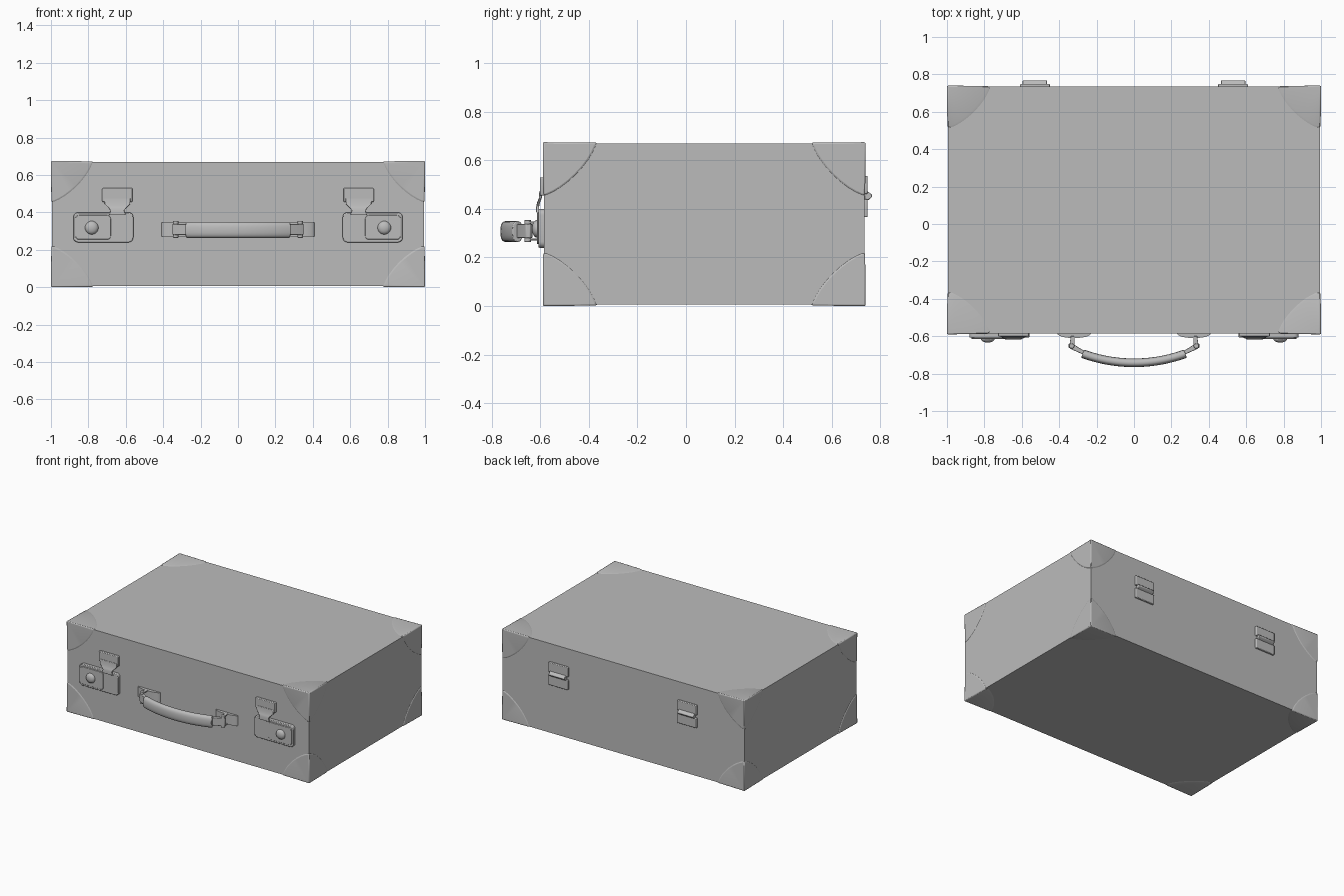
import bpy, bmesh, math
from mathutils import Vector

cube = bpy.data.objects.get("Cube")
if cube:
    bpy.data.objects.remove(cube, do_unlink=True)

GREY = (0.5, 0.5, 0.5, 1)
mat = bpy.data.materials.new("plain grey")
mat.use_nodes = True
mat.diffuse_color = GREY
mat.node_tree.nodes["Principled BSDF"].inputs["Base Color"].default_value = GREY


def finish(name, bm, bevel=0, segments=2, smooth=35):
    bmesh.ops.recalc_face_normals(bm, faces=bm.faces)
    mesh = bpy.data.meshes.new(name)
    bm.to_mesh(mesh)
    bm.free()
    mesh.materials.append(mat)
    ob = bpy.data.objects.new(name, mesh)
    bpy.context.collection.objects.link(ob)
    if bevel:
        mod = ob.modifiers.new("Bevel", "BEVEL")
        mod.width, mod.segments, mod.limit_method = bevel, segments, "ANGLE"
    if smooth:
        bpy.ops.object.select_all(action="DESELECT")
        ob.select_set(True)
        bpy.context.view_layer.objects.active = ob
        bpy.ops.object.shade_smooth_by_angle(angle=math.radians(smooth))
    return ob


def loft(name, rings, **kw):
    """Skin a row of equal point rings and cap both ends."""
    bm = bmesh.new()
    rows = [[bm.verts.new(p) for p in ring] for ring in rings]
    n = len(rows[0])
    for a, b in zip(rows, rows[1:]):
        for i in range(n):
            bm.faces.new((a[i], a[(i + 1) % n], b[(i + 1) % n], b[i]))
    bm.faces.new(rows[0])
    bm.faces.new(rows[-1])
    return finish(name, bm, **kw)


def box(name, x0, x1, y0, y1, z0, z1, **kw):
    ring = [(x0, y0), (x1, y0), (x1, y1), (x0, y1)]
    return loft(name, [[(x, y, z) for x, y in ring] for z in (z0, z1)], **kw)


def plate(name, outline, y0, y1, **kw):
    """Extrude an x-z outline along y."""
    return loft(name, [[(x, y, z) for x, z in outline] for y in (y0, y1)], **kw)


def extrude_x(name, outline, x0, x1, **kw):
    return loft(name, [[(x, y, z) for y, z in outline] for x in (x0, x1)], **kw)


def extrude_z(name, outline, z0, z1, **kw):
    return loft(name, [[(x, y, z) for x, y in outline] for z in (z0, z1)], **kw)


def rounded(x0, x1, z0, z1, r, steps=5):
    pts = []
    for k, (cx, cz) in enumerate([(x1 - r, z1 - r), (x0 + r, z1 - r),
                                  (x0 + r, z0 + r), (x1 - r, z0 + r)]):
        for i in range(steps + 1):
            a = math.pi / 2 * (k + i / steps)
            pts.append((cx + r * math.cos(a), cz + r * math.sin(a)))
    return pts


def disc(cx, cy, r, n=20):
    return [(cx + r * math.cos(2 * math.pi * i / n),
             cy + r * math.sin(2 * math.pi * i / n)) for i in range(n)]


LOW, HIGH = (-1, -0.59, 0), (1, 0.74, 0.675)
FRONT, BACK = -0.585, 0.735

# Case body
box("case_body", -0.995, 0.995, FRONT, BACK, 0.006, 0.669, smooth=0)


# Corner guards: three curved patches meeting at each corner
def corner_guard(name, sides):
    origin = [HIGH[k] if s > 0 else LOW[k] for k, s in enumerate(sides)]
    reach, sink, steps = 0.22, 0.002, 10
    bm = bmesh.new()

    def vert(depth):
        return bm.verts.new([o - s * d for o, s, d in zip(origin, sides, depth)])

    for c in range(3):
        a, b = (c + 1) % 3, (c + 2) % 3
        arc = []
        for i in range(steps + 1):
            t = math.pi / 2 * i / steps
            depth = [0, 0, 0]
            depth[a] = max(sink, reach * abs(math.cos(t)) ** (2 / 1.4))
            depth[b] = max(sink, reach * abs(math.sin(t)) ** (2 / 1.4))
            depth[c] = sink
            arc.append(vert(depth))
        tip = vert((0, 0, 0))
        for p, q in zip(arc, arc[1:]):
            bm.faces.new((tip, p, q))
    bmesh.ops.remove_doubles(bm, verts=bm.verts, dist=0.0005)
    # Turn the rim inwards so the guard seats in the case
    rim = [e for e in bm.edges if e.is_boundary]
    new = bmesh.ops.extrude_edge_only(bm, edges=rim)["geom"]
    middle = Vector((0, 0.075, 0.337))
    for v in new:
        if isinstance(v, bmesh.types.BMVert):
            v.co += (middle - v.co).normalized() * 0.02
    finish(name, bm, bevel=0.006, smooth=40)


for sx, side in ((1, "left"), (-1, "right")):
    for sy, face in ((-1, "front"), (1, "back")):
        for sz, level in ((-1, "bottom"), (1, "top")):
            corner_guard(f"corner_{level}_{face}_{side}", (sx, sy, sz))


def flip(points, s):
    return [(x * s, other) for x, other in points]


for s, side in ((1, "left"), (-1, "right")):
    # Latch: base plate, slider, domed button and hasp
    plate(f"latch_plate_{side}", flip(rounded(0.56, 0.88, 0.24, 0.40, 0.025), s),
          FRONT + 0.005, -0.608, bevel=0.004)
    plate(f"latch_slider_{side}", flip(rounded(0.68, 0.87, 0.255, 0.385, 0.02), s),
          -0.6, -0.614, bevel=0.003)
    dome = [(0.036, -0.61), (0.036, -0.617), (0.031, -0.625), (0.021, -0.631), (0.008, -0.634)]
    loft(f"latch_button_{side}",
         [[(x, y, z) for x, z in disc(0.782 * s, 0.318, r)] for r, y in dome], smooth=60)
    plate(f"hasp_mount_{side}", flip(rounded(0.564, 0.726, 0.455, 0.53, 0.006), s),
          FRONT + 0.005, -0.602, bevel=0.004)
    hasp = [(0.045, -0.617, 0.385), (0.036, -0.617, 0.41), (0.048, -0.614, 0.425),
            (0.068, -0.606, 0.445), (0.07, -0.604, 0.475)]
    loft(f"hasp_tongue_{side}",
         [[(0.645 * s - w, y, z), (0.645 * s + w, y, z),
           (0.645 * s + w, y + 0.012, z), (0.645 * s - w, y + 0.012, z)] for w, y, z in hasp],
         bevel=0.002)

    # Handle mount: bowed base, two lugs and a pin
    bow = [(0.32 + 0.09 * math.cos(math.pi * i / 12),
            FRONT - 0.025 * math.sin(math.pi * i / 12)) for i in range(13)]
    extrude_z(f"handle_base_{side}", flip(bow, s), 0.272, 0.347)
    for z, level in ((0.27, "lower"), (0.341, "upper")):
        lug = [(0.318, -0.6), (0.318, -0.655), (0.346, -0.655), (0.338, -0.6)]
        extrude_z(f"handle_lug_{level}_{side}", flip(lug, s), z, z + 0.008, bevel=0.002)
    extrude_z(f"handle_pin_{side}", disc(0.333 * s, -0.652, 0.014), 0.264, 0.355, bevel=0.003)
    # Strap wrapped round the pin
    strap = [(0.255, -0.705), (0.33, -0.672), (0.35, -0.66), (0.35, -0.642),
             (0.333, -0.632), (0.32, -0.645), (0.255, -0.685)]
    extrude_z(f"handle_strap_{side}", flip(strap, s), 0.28, 0.338, bevel=0.003)

    # Hinge: two leaves, knuckle and projecting lip
    for z0, z1, leaf in ((0.366, 0.44, "lower"), (0.462, 0.536, "upper")):
        plate(f"hinge_{leaf}_leaf_{side}", flip(rounded(0.45, 0.61, z0, z1, 0.006), s),
              BACK - 0.005, 0.748, bevel=0.004)
    lip = [(BACK, 0.478), (0.752, 0.47), (0.767, 0.458), (0.767, 0.45), (0.752, 0.437), (BACK, 0.432)]
    extrude_x(f"hinge_knuckle_{side}", lip, 0.465 * s, 0.595 * s, bevel=0.003)

# Curved carrying grip
rings = []
radius, half = 0.80, math.asin(0.275 / 0.80)
for i in range(25):
    a = half * (i / 12 - 1)
    ring = []
    for k in range(24):
        t = 2 * math.pi * k / 24
        c, q = math.cos(t), math.sin(t)
        out = math.copysign(abs(c) ** 0.8, c) * 0.023
        up = math.copysign(abs(q) ** 0.8, q) * 0.043
        r = radius + out
        ring.append((r * math.sin(a), radius - 0.742 - r * math.cos(a), 0.307 + up))
    rings.append(ring)
loft("handle_grip", rings, bevel=0.004, smooth=40)
